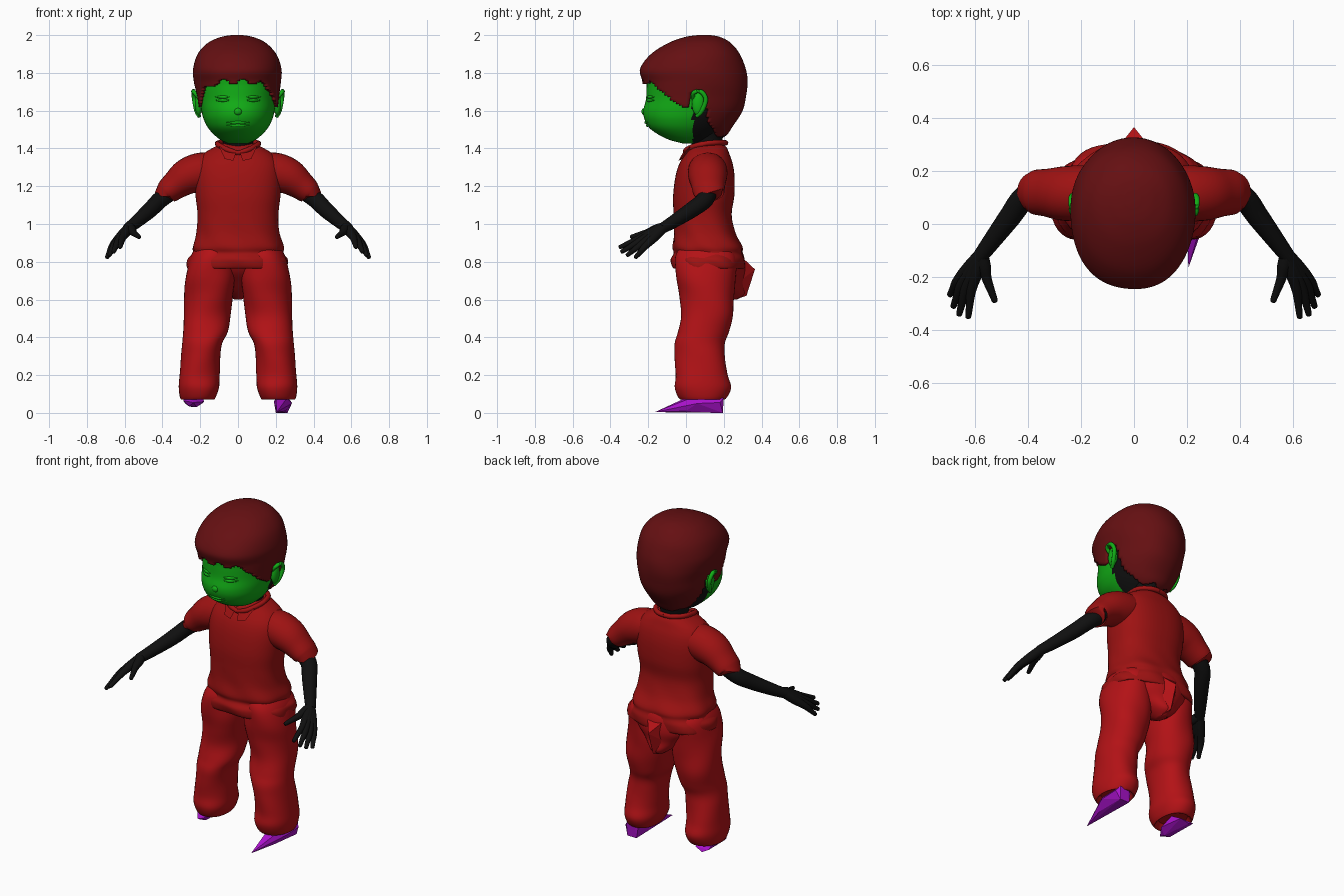
import bpy, bmesh, math
from mathutils import Vector


def material(name, rgb):
    m = bpy.data.materials.new(name)
    m.diffuse_color = (*rgb, 1)
    return m


HAIR = material("hair dark red", (0.13, 0.005, 0.006))
SHIRT = material("shirt red", (0.34, 0.006, 0.006))
PANTS = material("trouser red", (0.45, 0.006, 0.008))
FACE = material("face green", (0.006, 0.42, 0.008))
SKIN = material("skin black", (0.005, 0.005, 0.005))
SHOE = material("shoe purple", (0.4, 0.006, 0.6))


def finish(bm, name, mats, mirror=False, smooth=True):
    bmesh.ops.recalc_face_normals(bm, faces=bm.faces)
    me = bpy.data.meshes.new(name)
    bm.to_mesh(me)
    bm.free()
    ob = bpy.data.objects.new(name, me)
    bpy.context.collection.objects.link(ob)
    for m in mats:
        me.materials.append(m)
    if smooth:
        me.shade_smooth()
        me.set_sharp_from_angle(angle=math.radians(50))
    if mirror:
        ob.modifiers.new("mirror", 'MIRROR')
    return ob


def spline(pts, steps):
    """Smooth curve through rows of numbers."""
    out, n = [], len(pts)
    for i in range(n - 1):
        a, b, c, d = (pts[max(0, min(n - 1, k))] for k in (i - 1, i, i + 1, i + 2))
        for k in range(steps):
            t = k / steps
            out.append([q + 0.5 * t * (r - p + t * (2*p - 5*q + 4*r - s + t * (3*(q - r) + s - p)))
                        for p, q, r, s in zip(a, b, c, d)])
    return out + [list(pts[-1])]


def skin_rings(rings, cap=True):
    bm = bmesh.new()
    vs = [[bm.verts.new(p) for p in ring] for ring in rings]
    n = len(vs[0])
    for r0, r1 in zip(vs, vs[1:]):
        for i in range(n):
            bm.faces.new((r0[i], r0[(i + 1) % n], r1[(i + 1) % n], r1[i]))
    if cap:
        bm.faces.new(vs[0])
        bm.faces.new(vs[-1])
    return bm


def loft(rows, seg=40, steps=5, power=2.0, wobble=None):
    """Rows of (z, centre x, front y, back y, half width)."""
    rings = []
    for z, cx, yf, yb, hw in spline(rows, steps):
        ring = []
        for i in range(seg):
            a = 2 * math.pi * i / seg
            c, s = math.cos(a), math.sin(a)
            k = (abs(c) ** power + abs(s) ** power) ** (-1 / power)
            if wobble:
                k *= 1 + wobble(a, z)
            ring.append((cx + hw * k * c, (yf + yb) / 2 + (yb - yf) / 2 * k * s, z))
        rings.append(ring)
    return skin_rings(rings)


def tube(rows, seg=16, steps=4):
    """Rows of (x, y, z, radius, radius along depth)."""
    rows = spline(rows, steps)
    pts = [Vector(r[:3]) for r in rows]
    rings = []
    for i, p in enumerate(pts):
        t = (pts[min(i + 1, len(pts) - 1)] - pts[max(i - 1, 0)]).normalized()
        u = Vector((0, 1, 0))
        u = (u - t * u.dot(t)).normalized()
        v = t.cross(u)
        r, ry = rows[i][3:]
        rings.append([p + u * ry * math.cos(a) + v * r * math.sin(a)
                      for a in (2 * math.pi * k / seg for k in range(seg))])
    return skin_rings(rings)


def blob(name, loc, size, mat, mirror=False):
    bm = bmesh.new()
    bmesh.ops.create_uvsphere(bm, u_segments=20, v_segments=12, radius=1)
    for v in bm.verts:
        v.co = Vector(a * b for a, b in zip(v.co, size)) + Vector(loc)
    return finish(bm, name, [mat], mirror)


def hull(name, pts, mat):
    bm = bmesh.new()
    vs = [bm.verts.new(p) for p in pts]
    res = bmesh.ops.convex_hull(bm, input=vs)
    bmesh.ops.delete(bm, geom=[v for v in bm.verts if not v.link_faces], context='VERTS')
    return finish(bm, name, [mat], smooth=False)


# Head: green face in front, black behind the jaw
head_rows = [(1.425, 0, -.01, .10, .05), (1.45, 0, -.10, .14, .10), (1.50, 0, -.185, .19, .152),
             (1.55, 0, -.218, .23, .18), (1.60, 0, -.226, .27, .193), (1.66, 0, -.212, .29, .2),
             (1.73, 0, -.208, .29, .202), (1.82, 0, -.2, .28, .195), (1.92, 0, -.1, .2, .12)]
bm = loft(head_rows, 72, 7, 2.1)
for f in bm.faces:
    f.material_index = 0 if f.calc_center_median().y < 0.035 else 1
finish(bm, "head", [FACE, SKIN])


def face_y(x, z):
    r = min(spline(head_rows, 7), key=lambda q: abs(q[0] - z))
    return (r[2] + r[3]) / 2 - (r[3] - r[2]) / 2 * (1 - abs(x / r[4]) ** 2.1) ** (1 / 2.1)


# Face relief: nose, lips, closed eyelids and ears
blob("nose", (0, -.218, 1.595), (.022, .018, .02), FACE)
for nm, z in (("upper_lip", 1.538), ("lower_lip", 1.522)):
    finish(tube([(x, face_y(x, z), z, r, r) for x, r in
                 ((-.06, .002), (-.03, .006), (0, .008), (.03, .006), (.06, .002))], 10), nm, [FACE])
for nm, z in (("upper_eyelid", 1.672), ("lower_eyelid", 1.655)):
    finish(tube([(x, face_y(x, z), z, r, r) for x, r in
                 ((.045, .002), (.08, .009), (.12, .002))], 10), nm, [FACE], True)
blob("ear", (.208, .065, 1.635), (.02, .034, .06), FACE, True)
finish(tube([(.2, .04, 1.66, .01, .01), (.23, .04, 1.695, .011, .011), (.236, .08, 1.7, .012, .012),
             (.232, .105, 1.66, .012, .012), (.22, .085, 1.6, .012, .012),
             (.205, .055, 1.57, .01, .01)], 10), "ear_rim", [FACE], True)

# Hair: shell trimmed along the hairline
HEM = [(-.3, 1.76), (-.2, 1.75), (-.11, 1.70), (-.04, 1.63), (.02, 1.61), (.03, 1.69),
       (.1, 1.69), (.115, 1.57), (.15, 1.48), (.2, 1.46), (.5, 1.46)]


def hairline(y):
    for (a, za), (b, zb) in zip(HEM, HEM[1:]):
        if y <= b:
            return za + (zb - za) * (y - a) / (b - a)
    return HEM[-1][1]


bm = loft([(1.44, 0, -.05, .16, .08), (1.47, 0, -.10, .215, .12), (1.52, 0, -.2, .25, .172),
           (1.60, 0, -.24, .30, .205), (1.68, 0, -.235, .32, .217), (1.75, -.003, -.232, .325, .23),
           (1.82, -.005, -.245, .315, .234), (1.90, -.005, -.185, .285, .208),
           (1.96, -.005, -.09, .235, .152), (1.99, -.005, -.005, .18, .085),
           (2.0, -.005, .06, .13, .03)], 96, 9, 2.1,
          lambda a, z: .008 * math.sin(5 * a + 9 * z) * math.sin(20 * z))
bmesh.ops.recalc_face_normals(bm, faces=bm.faces)
low = [f for f in bm.faces if f.calc_center_median().z < hairline(f.calc_center_median().y)
       + .012 * math.sin(60 * f.calc_center_median().x)]
bmesh.ops.delete(bm, geom=low, context='FACES')
hair = finish(bm, "hair", [HAIR])
sol = hair.modifiers.new("thickness", 'SOLIDIFY')
sol.thickness, sol.offset = 0.02, -1

# Neck
finish(loft([(1.36, 0, .03, .2, .085), (1.42, 0, .03, .19, .08), (1.48, 0, .01, .2, .09),
             (1.56, 0, .01, .22, .12)], 28), "neck", [SKIN])

# Shirt body, sleeves and collar
finish(loft([(.775, 0, -.035, .27, .235), (.765, 0, -.065, .305, .262), (.81, 0, -.078, .308, .264),
             (.845, 0, -.062, .30, .238), (.88, 0, -.07, .298, .24), (.95, 0, -.064, .262, .22),
             (1.05, 0, -.066, .242, .214), (1.15, 0, -.068, .256, .225), (1.25, 0, -.056, .257, .23),
             (1.32, 0, -.035, .247, .22), (1.37, 0, -.005, .23, .185), (1.405, 0, .02, .215, .13),
             (1.425, 0, .05, .195, .09)], 64, 5, 2.4,
            lambda a, z: .025 * max(0, 1 - (z - .76) / .3) * math.sin(7 * a + 30 * z)),
       "shirt_body", [SHIRT])
finish(tube([(.12, .115, 1.29, .09, .10), (.20, .115, 1.275, .102, .105), (.27, .115, 1.25, .096, .102),
             (.33, .118, 1.207, .078, .09), (.378, .12, 1.168, .064, .082),
             (.372, .12, 1.172, .05, .06)], 28), "sleeve", [SHIRT], True)
finish(tube([(.0, -.005, 1.375, .012, .012), (.06, .005, 1.395, .014, .014), (.105, .07, 1.42, .014, .014),
             (.1, .15, 1.43, .014, .014), (.05, .2, 1.43, .014, .014), (0, .21, 1.43, .014, .014)], 12),
       "collar", [SHIRT], True)
hull("collar_flap_left", [(.008, -.012, 1.385), (.1, .02, 1.41), (.07, -.03, 1.345), (.025, -.04, 1.335),
                          (.05, .02, 1.36)], SHIRT)
hull("collar_flap_right", [(-.008, -.012, 1.385), (-.1, .02, 1.41), (-.07, -.03, 1.345),
                           (-.025, -.04, 1.335), (-.05, .02, 1.36)], SHIRT)

# Arms and hands: each finger runs from the wrist so together they form the palm
finish(tube([(.32, .125, 1.2, .05, .05), (.41, .1, 1.13, .045, .047), (.465, .03, 1.075, .042, .043),
             (.54, -.07, 1.01, .034, .034), (.585, -.13, .975, .028, .028)]), "arm", [SKIN], True)
fingers = {"index": ((.612, -.245, .925), (.625, -.355, .875)),
           "middle": ((.634, -.245, .91), (.66, -.345, .85)),
           "ring": ((.652, -.232, .896), (.682, -.315, .832)),
           "little": ((.664, -.212, .886), (.695, -.27, .82)),
           "thumb": ((.555, -.205, .955), (.522, -.295, .93))}
for nm, (k, tip) in fingers.items():
    k, tip = Vector(k), Vector(tip)
    wrist = Vector((.575, -.115, .985))
    finish(tube([(*wrist, .026, .026), (*wrist.lerp(k, .5), .026, .026), (*k, .019, .019),
                 (*k.lerp(tip, .6), .014, .014), (*k.lerp(tip, .95), .011, .011), (*tip, .004, .004)], 12),
           nm + "_finger", [SKIN], True)

# Trousers: baggy legs, seat and the loose fold behind
finish(loft([(.10, .21, .0, .18, .07), (.07, .212, -.03, .205, .088), (.13, .207, -.062, .236, .106),
             (.2, .205, -.055, .22, .106), (.3, .197, -.058, .208, .104), (.37, .187, -.06, .205, .106),
             (.43, .172, -.045, .225, .118), (.52, .165, -.024, .25, .124), (.62, .154, -.034, .256, .129),
             (.72, .146, -.055, .26, .13), (.82, .135, -.055, .27, .12), (.88, .12, -.03, .24, .1)],
            40, 5, 2.2, lambda a, z: .02 * math.sin(3 * a + 22 * z)), "trouser_leg", [PANTS], True)
finish(loft([(.6, .0, .2, .27, .02), (.63, 0, .14, .31, .06), (.69, 0, .07, .305, .13),
             (.76, 0, .0, .315, .2), (.85, 0, -.03, .3, .21), (.93, 0, .05, .24, .16)], 40), "seat", [PANTS])
hull("seat_fold", [(0, .365, .76), (.05, .29, .70), (-.05, .29, .70), (.06, .29, .83), (-.06, .29, .83),
                   (0, .32, .62), (.02, .26, .6), (-.02, .26, .6)], PANTS)

# Shoes: one long pointed, one short
hull("pointed_shoe", [(.205, -.165, .004), (.2, .195, 0), (.262, .195, 0), (.19, .195, .06), (.285, .18, .055),
                      (.21, .2, .08), (.265, .2, .08), (.2, .0, .08), (.26, .03, .08), (.285, .06, .05),
                      (.25, .0, .01)], SHOE)
hull("short_shoe", [(-.235, -.055, .055), (-.29, .02, .065), (-.18, .02, .06), (-.26, .0, .035), (-.22, .0, .03),
                    (-.28, .18, .05), (-.19, .18, .05), (-.24, .19, .03), (-.28, .1, .1), (-.19, .1, .1)], SHOE)
